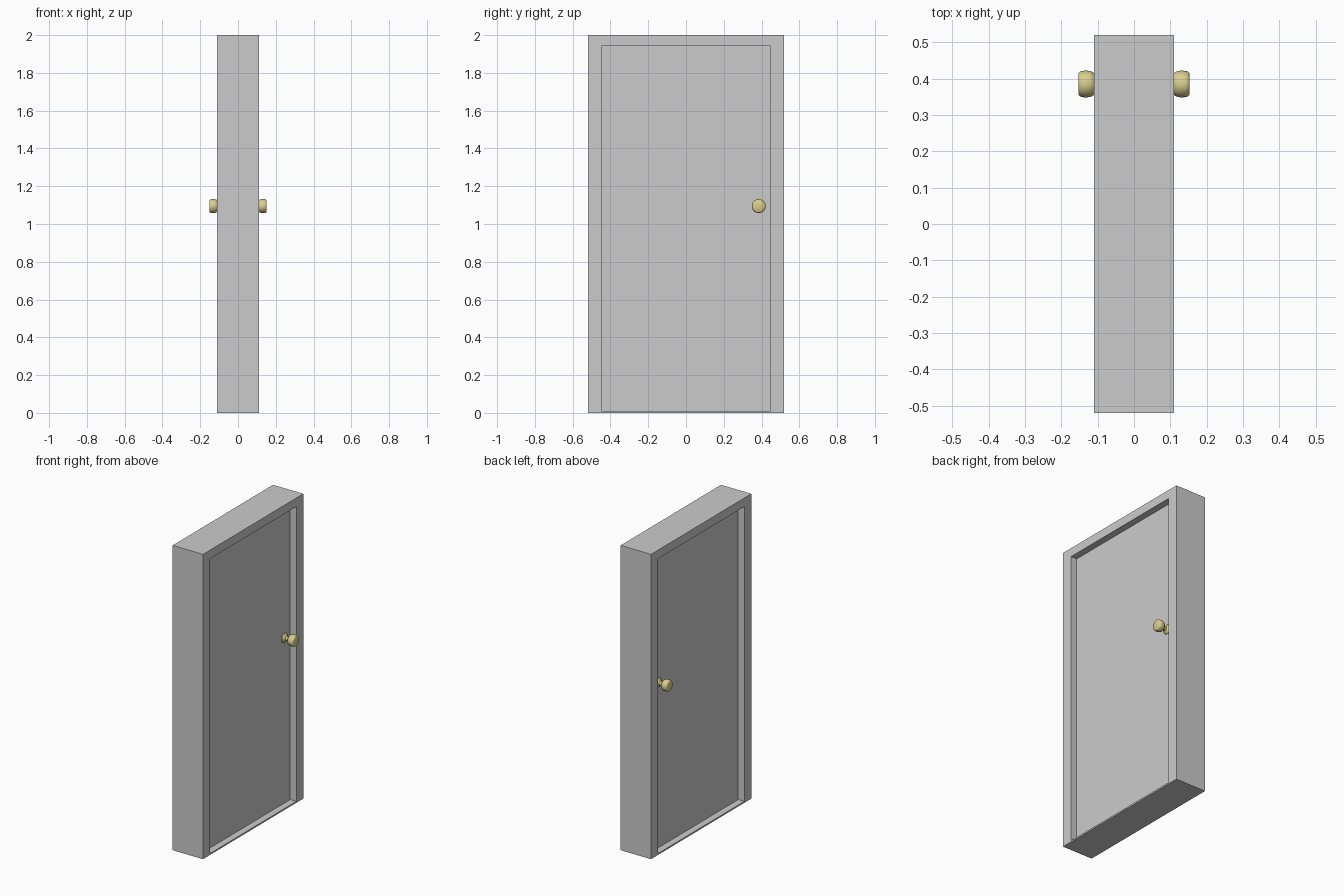
import bpy, bmesh, math
from mathutils import Matrix

if "Cube" in bpy.data.objects:
    bpy.data.objects.remove(bpy.data.objects["Cube"])

DEPTH, WIDTH, HEIGHT = 0.11, 0.52, 2.0      # frame half depth, half width, height
OPEN_W, OPEN_B, OPEN_T = 0.447, 0.01, 1.943  # opening half width, bottom, top
PANEL = 0.066                               # panel half thickness
KNOB_Y, KNOB_Z = 0.385, 1.095


def finish(name, bm, mat=None):
    bmesh.ops.recalc_face_normals(bm, faces=bm.faces)
    me = bpy.data.meshes.new(name)
    bm.to_mesh(me)
    bm.free()
    ob = bpy.data.objects.new(name, me)
    bpy.context.collection.objects.link(ob)
    if mat:
        me.materials.append(mat)
    return ob


# Frame: rectangular ring extruded through the wall depth
bm = bmesh.new()
outer = [(-WIDTH, 0), (WIDTH, 0), (WIDTH, HEIGHT), (-WIDTH, HEIGHT)]
inner = [(-OPEN_W, OPEN_B), (OPEN_W, OPEN_B), (OPEN_W, OPEN_T), (-OPEN_W, OPEN_T)]
loops = [[bm.verts.new((x, y, z)) for y, z in ring]
         for ring, x in ((outer, -DEPTH), (outer, DEPTH), (inner, DEPTH), (inner, -DEPTH))]
for k in range(4):
    a, b = loops[k], loops[(k + 1) % 4]
    for i in range(4):
        j = (i + 1) % 4
        bm.faces.new((a[i], a[j], b[j], b[i]))
finish("door_frame", bm)

# Door panel
bm = bmesh.new()
bmesh.ops.create_cube(bm, size=1, matrix=Matrix.Translation((0, 0, (OPEN_B + OPEN_T) / 2))
                      @ Matrix.Diagonal((2 * PANEL, 2 * OPEN_W, OPEN_T - OPEN_B, 1)))
finish("door_panel", bm)

# Knobs: rose, neck and grip turned around the x axis, one on each side
brass = bpy.data.materials.new("brass")
brass.diffuse_color = (0.69, 0.62, 0.27, 1)
brass.use_nodes = True
brass.node_tree.nodes["Principled BSDF"].inputs["Base Color"].default_value = brass.diffuse_color
profile = [(0.064, 0.0), (0.064, 0.031), (0.070, 0.030), (0.076, 0.022), (0.083, 0.014),
           (0.098, 0.014), (0.106, 0.024), (0.113, 0.033), (0.122, 0.036), (0.132, 0.037),
           (0.143, 0.036), (0.150, 0.033), (0.152, 0.030), (0.152, 0.0)]
for side, label in ((1, "right"), (-1, "left")):
    bm = bmesh.new()
    vs = [bm.verts.new((side * x, KNOB_Y + r, KNOB_Z)) for x, r in profile]
    edges = [bm.edges.new(p) for p in zip(vs, vs[1:])]
    bmesh.ops.spin(bm, geom=vs + edges, cent=(0, KNOB_Y, KNOB_Z), axis=(1, 0, 0),
                   angle=math.tau, steps=32, use_duplicate=False)
    bmesh.ops.remove_doubles(bm, verts=bm.verts, dist=1e-5)
    knob = finish("door_knob_" + label, bm, brass)
    bpy.ops.object.select_all(action='DESELECT')
    knob.select_set(True)
    bpy.context.view_layer.objects.active = knob
    bpy.ops.object.shade_smooth_by_angle(angle=math.radians(40))
